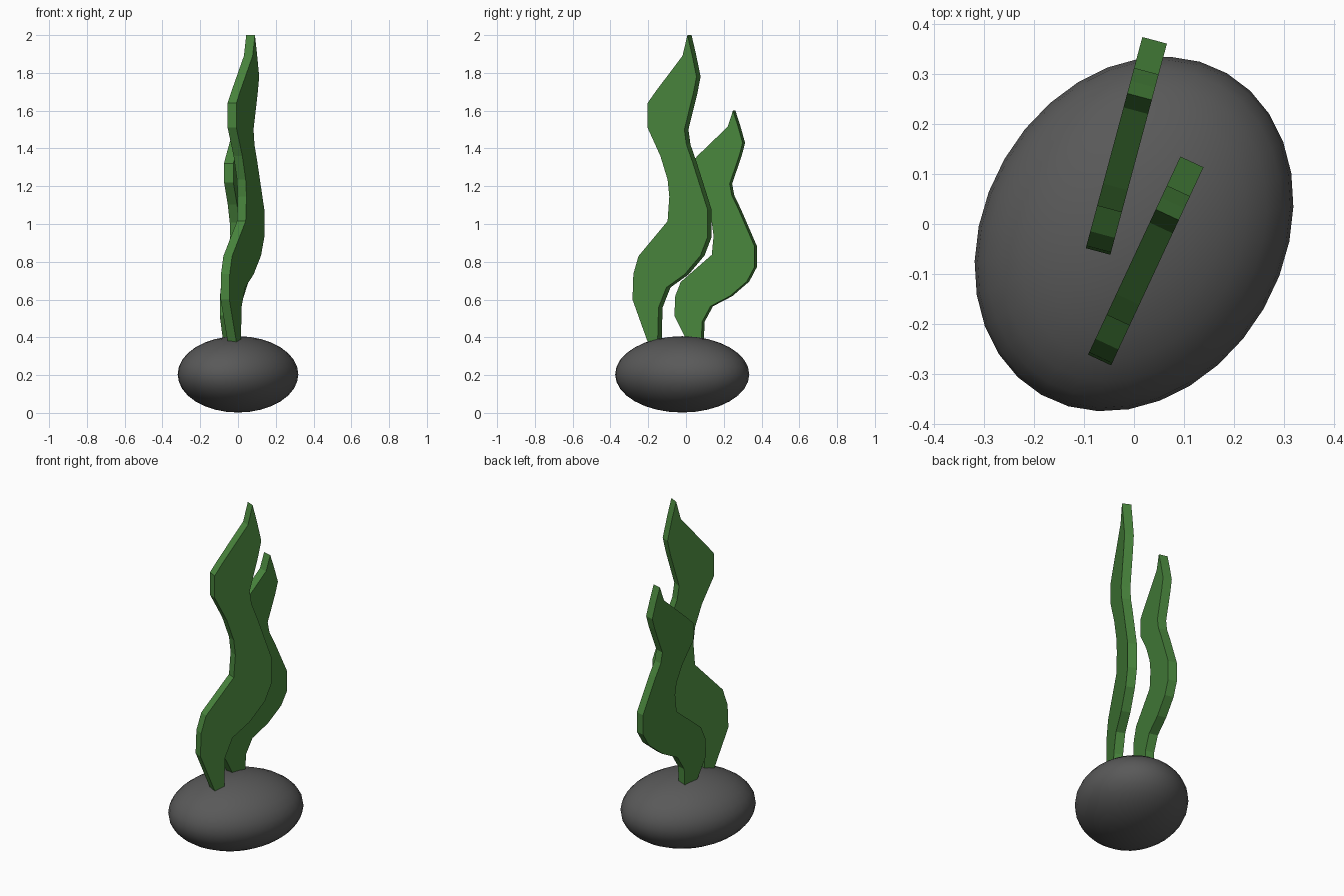
import bpy, math
from mathutils import Vector

if "Cube" in bpy.data.objects:
    bpy.data.objects.remove(bpy.data.objects["Cube"])


def material(name, rgb):
    m = bpy.data.materials.new(name)
    m.diffuse_color = (*rgb, 1)
    m.use_nodes = True
    m.node_tree.nodes["Principled BSDF"].inputs["Base Color"].default_value = m.diffuse_color
    return m


green = material("leaf green", (0.066, 0.235, 0.046))
grey = material("stone grey", (0.1, 0.1, 0.1))

# Rock: smooth flattened ellipsoid, turned about z
bpy.ops.mesh.primitive_uv_sphere_add(segments=32, ring_count=16, radius=1,
                                     location=(0, -0.02, 0.204))
rock = bpy.context.object
rock.name = "rock"
rock.scale = (0.3, 0.372, 0.202)
rock.rotation_euler.z = math.radians(-30)
bpy.ops.object.transform_apply(location=False, rotation=True, scale=True)
bpy.ops.object.shade_smooth()
rock.data.materials.append(grey)

# Wavy leaf outline (distance along the leaf plane, height)
LEAF = [(0.095, 0.36), (0, 0.60), (0.005, 0.735), (0.035, 0.83), (0.205, 1.015),
        (0.215, 1.145), (0.205, 1.235), (0.163, 1.36), (0.088, 1.51),
        (0.088, 1.64), (0.134, 1.70), (0.292, 1.89), (0.321, 2.0),
        (0.347, 1.90), (0.374, 1.78), (0.356, 1.695), (0.303, 1.50),
        (0.315, 1.42), (0.35, 1.33), (0.438, 1.077), (0.438, 0.93),
        (0.397, 0.833), (0.304, 0.733), (0.198, 0.664), (0.152, 0.558),
        (0.146, 0.36)]


def leaf(name, start, angle, z_scale=1.0, z_shift=0.0, thick=0.051):
    """Flat slab leaf: the outline extruded across its thickness."""
    a = math.radians(angle)
    along = Vector((math.sin(a), math.cos(a), 0))
    across = Vector((math.cos(a), -math.sin(a), 0)) * thick / 2
    origin = Vector((*start, z_shift))
    n = len(LEAF)
    verts = [origin + along * u + Vector((0, 0, z * z_scale)) + across * s
             for s in (1, -1) for u, z in LEAF]
    faces = [list(range(n))[::-1], list(range(n, 2 * n))]
    faces += [(i, (i + 1) % n, (i + 1) % n + n, i + n) for i in range(n)]
    me = bpy.data.meshes.new(name)
    me.from_pydata(verts, [], faces)
    me.materials.append(green)
    ob = bpy.data.objects.new(name, me)
    bpy.context.collection.objects.link(ob)
    # Consistent outward normals
    bpy.ops.object.select_all(action='DESELECT')
    bpy.context.view_layer.objects.active = ob
    ob.select_set(True)
    bpy.ops.object.mode_set(mode='EDIT')
    bpy.ops.mesh.select_all(action='SELECT')
    bpy.ops.mesh.normals_make_consistent(inside=False)
    bpy.ops.object.mode_set(mode='OBJECT')


# Tall front leaf and the shorter one behind it
leaf("tall_leaf", (-0.069, -0.2725), 25)
leaf("short_leaf", (-0.072, -0.055), 15, z_scale=0.775, z_shift=0.05)
